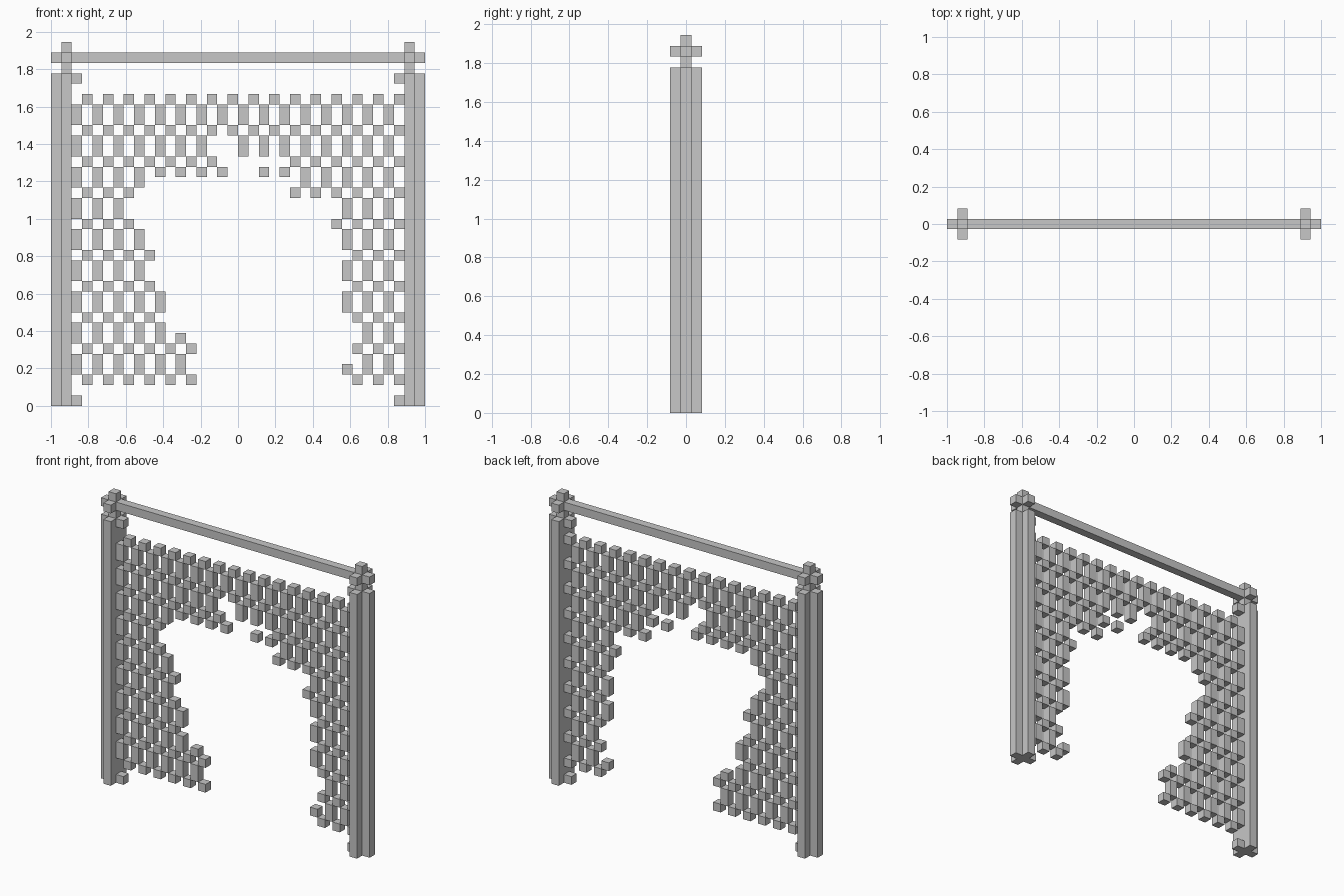
import bpy
import bmesh

if "Cube" in bpy.data.objects:
    bpy.data.objects.remove(bpy.data.objects["Cube"])

COLUMNS = 36
UNIT = 2 / COLUMNS

# Single light stone grey
GREY = (0.57, 0.57, 0.57, 1)
grey = bpy.data.materials.new("grey")
grey.use_nodes = True
grey.diffuse_color = GREY
grey.node_tree.nodes["Principled BSDF"].inputs["Base Color"].default_value = GREY


def add_block(bm, column, row, width=1, height=1, depth=0):
    """Box given in grid cells; depth 0 is the middle layer."""
    low = (column * UNIT - 1, (depth - 0.5) * UNIT, row * UNIT)
    size = (width * UNIT, UNIT, height * UNIT)
    for vert in bmesh.ops.create_cube(bm, size=1)["verts"]:
        for axis in range(3):
            vert.co[axis] = low[axis] + (vert.co[axis] + 0.5) * size[axis]


def finish(name, bm):
    mesh = bpy.data.meshes.new(name)
    bmesh.ops.recalc_face_normals(bm, faces=bm.faces)
    bm.to_mesh(mesh)
    bm.free()
    mesh.materials.append(grey)
    bpy.context.collection.objects.link(bpy.data.objects.new(name, mesh))


def post(name, core, inward):
    """Ribbed post: one core with ribs in front, behind and outside."""
    # T-shaped section: a bar across the depth and a rib on the outer side
    bm = bmesh.new()
    half = UNIT / 2
    centre = (core + 0.5) * UNIT - 1
    outline = [(-1, -3), (1, -3), (1, -1), (3, -1), (3, 1), (1, 1), (1, 3), (-1, 3)]
    base = bm.faces.new([bm.verts.new((centre - inward * a * half, b * half, 0))
                         for a, b in outline])
    top = bmesh.ops.extrude_face_region(bm, geom=[base])["geom"]
    bmesh.ops.translate(bm, vec=(0, 0, 32 * UNIT),
                        verts=[v for v in top if isinstance(v, bmesh.types.BMVert)])
    finish(name, bm)

    # Small braces at the foot and head of the inner side
    bm = bmesh.new()
    for row in (0, 31):
        add_block(bm, core + inward, row)
    finish(name + "_braces", bm)

    # Cross-shaped finial around the end of the rail
    bm = bmesh.new()
    for row in (32, 34):
        add_block(bm, core, row)
    for depth in (-1, 1):
        add_block(bm, core, 33, depth=depth)
    finish(name + "_finial", bm)


post("right_post", 1, 1)
post("left_post", 34, -1)

# Top rail
bm = bmesh.new()
add_block(bm, 0, 33, width=COLUMNS)
finish("top_rail", bm)

# Broken lattice, upwards: last column before the hole and first one after it
KNOT_GAPS = [(13, 29), (13, 29), (9, 29), (9, 29), (9, 29),
             (7, 27), (7, 23), (15, 23), (15, 17), (15, 17)]
SLAT_GAPS = [(12, 30), (10, 30), (10, 28), (8, 28), (8, 28),
             (6, 28), (8, 24), (14, 18), (16, 18)]


def lattice(name, first, gaps, row, height):
    bm = bmesh.new()
    for band, (gap_start, gap_end) in enumerate(gaps):
        for column in range(first, first + 32, 2):
            if column <= gap_start or column >= gap_end:
                add_block(bm, column, row + band * 3, height=height)
    finish(name, bm)


lattice("lattice_knots", 3, KNOT_GAPS, 2, 1)
lattice("lattice_slats", 2, SLAT_GAPS, 3, 2)

# Snapped slat stubs along the edge of the hole
bm = bmesh.new()
for column in (10, 12, 14, 16, 20, 22):
    add_block(bm, column, 22)
add_block(bm, 12, 6)
add_block(bm, 28, 3)
finish("slat_stubs", bm)
